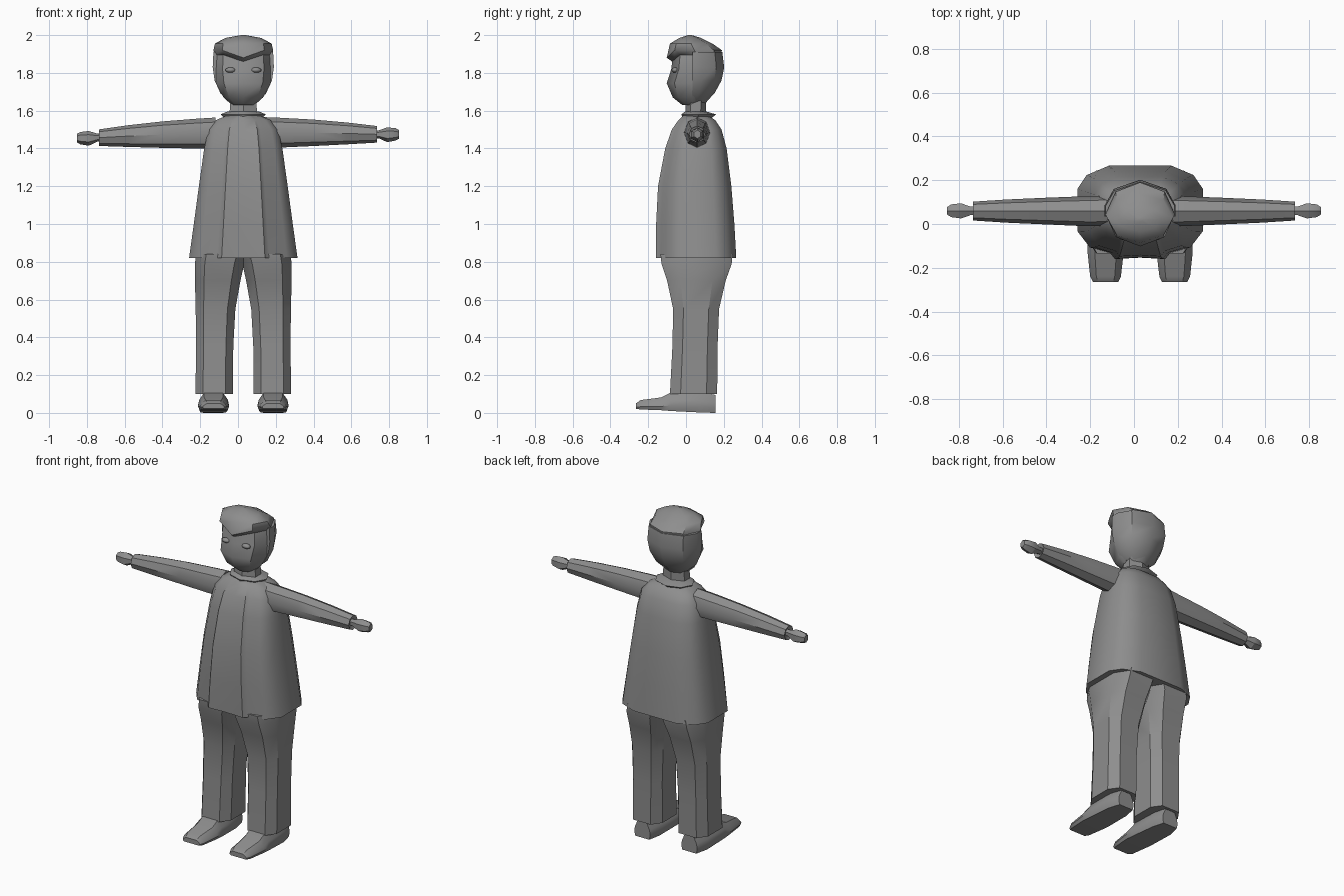
import bpy, bmesh
from math import sin, cos, pi, radians

default_cube = bpy.data.objects.get("Cube")
if default_cube:
    bpy.data.objects.remove(default_cube, do_unlink=True)

CENTRE = 0.028  # sideways offset of the body's own middle line

grey = bpy.data.materials.new("plain_grey")
grey.use_nodes = True
grey.diffuse_color = (0.27, 0.27, 0.27, 1)
grey.node_tree.nodes["Principled BSDF"].inputs["Base Color"].default_value = grey.diffuse_color


def circle(sides):
    return [(sin(2 * pi * i / sides), -cos(2 * pi * i / sides)) for i in range(sides)]


def mirrored(half):
    """Close a half profile, listed front to back, across the middle line."""
    return half + [(-u, v) for u, v in reversed(half) if u > 0]


def finish(name, bm, angle):
    bmesh.ops.recalc_face_normals(bm, faces=bm.faces)
    mesh = bpy.data.meshes.new(name)
    bm.to_mesh(mesh)
    bm.free()
    mesh.materials.append(grey)
    obj = bpy.data.objects.new(name, mesh)
    bpy.context.collection.objects.link(obj)
    bpy.ops.object.select_all(action='DESELECT')
    obj.select_set(True)
    bpy.context.view_layer.objects.active = obj
    bpy.ops.object.shade_smooth_by_angle(angle=radians(angle))
    return obj


def loft(name, axis, profile, rings, place=lambda x, y, z: (x + CENTRE, y, z), angle=40):
    """Skin a unit profile through rings given as (station, low, high, low, high)."""
    bm = bmesh.new()
    loops = []
    for station, a0, a1, b0, b1 in rings:
        loop = []
        for u, v in profile:
            a = (a0 + a1) / 2 + u * (a1 - a0) / 2
            b = (b0 + b1) / 2 + v * (b1 - b0) / 2
            point = {'X': (station, a, b), 'Y': (a, station, b), 'Z': (a, b, station)}[axis]
            loop.append(bm.verts.new(place(*point)))
        loops.append(loop)
    count = len(profile)
    for low, high in zip(loops, loops[1:]):
        for i in range(count):
            j = (i + 1) % count
            bm.faces.new((low[i], low[j], high[j], high[i]))
    bm.faces.new(loops[0])
    bm.faces.new(loops[-1])
    return finish(name, bm, angle)


def upright(name, profile, rows, **options):
    """Symmetric vertical loft from rows of (height, half width, front, back)."""
    return loft(name, 'Z', profile, [(z, -w, w, f, b) for z, w, f, b in rows], **options)


# Coat with a raised front panel
coat_profile = mirrored([(0, -.97), (.4, -1), (.48, -.87), (.8, -.75), (1, -.4),
                         (1, .1), (1, .5), (.85, .8), (.5, 1), (0, 1)])
upright("coat", coat_profile, [
    (.82, .287, -.16, .266),
    (1.0, .262, -.158, .256),
    (1.2, .235, -.148, .24),
    (1.4, .207, -.11, .215),
    (1.5, .185, -.075, .188),
    (1.55, .145, -.04, .155),
    (1.575, .085, -.015, .115),
])

# Collar and neck
upright("collar", circle(8), [
    (1.55, .09, -.01, .12),
    (1.58, .12, -.025, .16),
    (1.595, .085, -.005, .11),
])
upright("neck", circle(6), [
    (1.56, .085, -.005, .105),
    (1.66, .08, 0, .105),
])

# Head
upright("head", circle(8), [
    (1.63, .06, -.02, .095),
    (1.67, .105, -.07, .13),
    (1.745, .145, -.102, .175),
    (1.82, .155, -.078, .195),
    (1.9, .15, -.068, .185),
    (1.95, .11, -.05, .13),
])

# Hair: a shell behind the ears, then a cap with a pointed fringe
shell = mirrored([(0, -1), (1, -1), (1, -.4), (.74, .5), (0, 1)])
upright("back_hair", shell, [
    (1.65, .075, .035, .11),
    (1.69, .12, .035, .15),
    (1.76, .152, .035, .188),
    (1.83, .162, .035, .202),
    (1.91, .158, .035, .192),
])
cap = upright("hair_cap", circle(8), [
    (1.895, .152, -.066, .185),
    (1.92, .158, -.102, .19),
    (1.955, .15, -.085, .14),
    (1.985, .095, -.035, .08),
    (2.0, .012, .01, .03),
])
for vert in cap.data.vertices:
    if abs(vert.co.x - CENTRE) < .01 and vert.co.y < -.04 and vert.co.z < 1.93:
        vert.co.z -= .04

trouser_profile = mirrored([(.6, -1), (1, -.55), (1, .55), (.6, 1)])
shoe_profile = mirrored([(.88, -1), (1, -.4), (.92, .2), (.6, 1)])

for side, label in ((1, "left"), (-1, "right")):
    # Limbs are drawn on the left and flipped for the right
    def from_middle(x, y, z, s=side):
        return (s * x + CENTRE, y, z)

    def from_shoulder(x, y, z, s=side):
        return (s * x, y, z + s * .012 * x)

    # Eye
    bm = bmesh.new()
    bmesh.ops.create_uvsphere(bm, u_segments=8, v_segments=6, radius=1)
    for vert in bm.verts:
        x, y, z = vert.co
        vert.co = from_middle(.068 + .028 * x, -.058 + .018 * y, 1.815 + .014 * z)
    finish(label + "_eye", bm, 60)

    # Sleeve with a hollow-looking cuff, and the hand
    loft(label + "_sleeve", 'X', circle(8), [
        (.12, -.01, .13, 1.4, 1.565),
        (.22, -.01, .127, 1.402, 1.56),
        (.4, -.002, .12, 1.408, 1.548),
        (.58, .006, .112, 1.415, 1.53),
        (.735, .016, .102, 1.422, 1.51),
        (.725, .035, .085, 1.44, 1.49),
    ], from_shoulder)
    loft(label + "_hand", 'X', circle(6), [
        (.71, .038, .082, 1.445, 1.487),
        (.745, .038, .082, 1.445, 1.487),
        (.79, .02, .1, 1.424, 1.502),
        (.835, .027, .094, 1.432, 1.497),
        (.853, .04, .08, 1.442, 1.487),
    ], from_shoulder, angle=30)

    # Trouser leg
    loft(label + "_trouser_leg", 'Z', trouser_profile, [
        (.1, .055, .253, -.085, .165),
        (.35, .053, .25, -.072, .167),
        (.55, .042, .252, -.068, .175),
        (.7, .015, .256, -.1, .21),
        (.79, -.005, .256, -.13, .242),
        (.84, -.02, .25, -.135, .245),
    ], from_middle, angle=35)

    # Shoe
    loft(label + "_shoe", 'Y', shoe_profile, [
        (-.265, .1, .215, .022, .05),
        (-.24, .088, .228, .018, .068),
        (-.13, .075, .24, .014, .082),
        (-.08, .075, .24, .01, .108),
        (.08, .085, .235, .002, .11),
        (.155, .105, .212, 0, .095),
    ], from_middle, angle=30)
